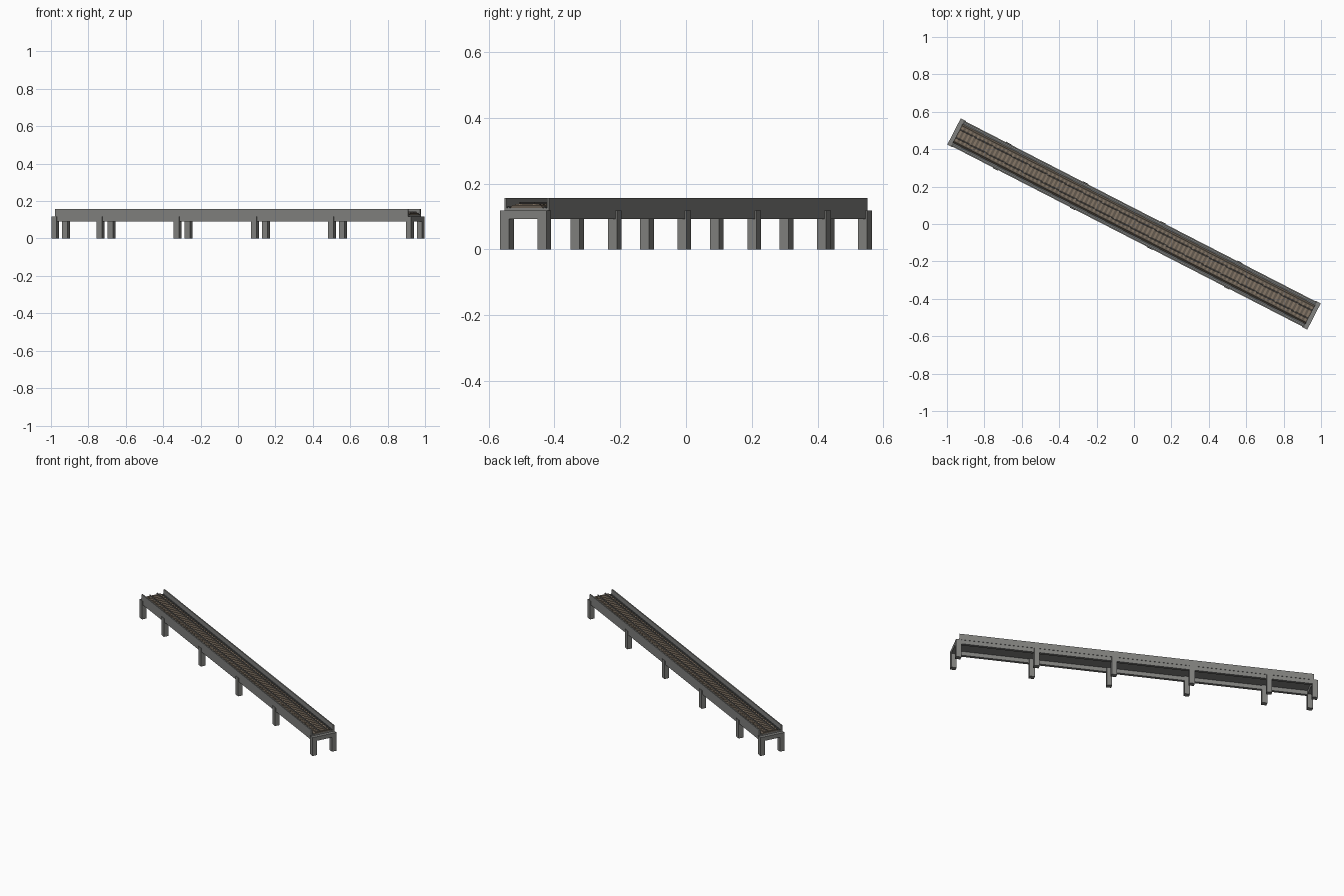
import bpy, bmesh, math
from mathutils import Matrix, Vector

if "Cube" in bpy.data.objects:
    bpy.data.objects.remove(bpy.data.objects["Cube"])

# The viaduct runs along its own u axis, turned about z
TURN = Matrix.Rotation(math.radians(-27.2), 4, 'Z')
HALF = 1.06          # half length of the deck
DECK = 0.118         # underside of the deck


def material(name, r, g, b):
    m = bpy.data.materials.new(name)
    m.use_nodes = True
    m.diffuse_color = (r, g, b, 1)
    bsdf = m.node_tree.nodes["Principled BSDF"]
    bsdf.inputs["Base Color"].default_value = (r, g, b, 1)
    bsdf.inputs["Roughness"].default_value = 0.9
    return m


concrete = material("concrete grey", 0.22, 0.22, 0.21)
dark = material("dark grey", 0.09, 0.095, 0.095)
gravel = material("brown gravel", 0.13, 0.105, 0.08)
timber = material("tan sleeper", 0.24, 0.185, 0.135)
steel = material("rail steel", 0.15, 0.14, 0.13)


def finish(name, bm, mat):
    bmesh.ops.recalc_face_normals(bm, faces=bm.faces)
    mesh = bpy.data.meshes.new(name)
    bm.to_mesh(mesh)
    bm.free()
    mesh.materials.append(mat)
    ob = bpy.data.objects.new(name, mesh)
    ob.matrix_world = TURN
    bpy.context.collection.objects.link(ob)
    return ob


def add_box(bm, u, v, z):
    """Box given by (low, high) ranges."""
    size = Vector((u[1] - u[0], v[1] - v[0], z[1] - z[0]))
    mid = Vector((sum(u), sum(v), sum(z))) / 2
    bmesh.ops.create_cube(bm, size=1, matrix=Matrix.Translation(mid) @ Matrix.Diagonal(size.to_4d()))


def boxes(name, mat, ranges):
    bm = bmesh.new()
    for r in ranges:
        add_box(bm, *r)
    return finish(name, bm, mat)


def extrude_profile(name, mat, points, half):
    """Cross-section of (v, z) points swept along the viaduct."""
    bm = bmesh.new()
    face = bm.faces.new([bm.verts.new((-half, v, z)) for v, z in points])
    ext = bmesh.ops.extrude_face_region(bm, geom=[face])
    moved = [g for g in ext["geom"] if isinstance(g, bmesh.types.BMVert)]
    bmesh.ops.translate(bm, verts=moved, vec=(2 * half, 0, 0))
    return finish(name, bm, mat)


def both_sides(inner, outer):
    return [(-outer, -inner), (inner, outer)]


# Piers in pairs, each pair joined by a cross beam
stations = [-1.066, -0.793, -0.33, 0.135, 0.598, 1.066]
boxes("piers", concrete,
      [((u - 0.016, u + 0.016), v, (0, DECK))
       for u in stations for v in both_sides(0.049, 0.079)])
boxes("cross_beams", concrete,
      [((u - 0.016, u + 0.016), (-0.05, 0.05), (0.092, DECK))
       for u in (stations[0], stations[-1])])

# Side girders, deck slab and parapet walls
along = (-HALF, HALF)
boxes("side_girders", concrete, [(along, v, (0.092, DECK)) for v in both_sides(0.056, 0.074)])
boxes("deck_slab", concrete, [(along, (-0.076, 0.076), (DECK, 0.126))])
boxes("parapet_walls", concrete, [(along, v, (0.126, 0.157)) for v in both_sides(0.069, 0.076)])
boxes("cable_troughs", dark, [(along, v, (0.126, 0.130)) for v in both_sides(0.059, 0.065)])

# Ballast bed
extrude_profile("ballast_bed", gravel,
                [(-0.056, 0.126), (0.056, 0.126), (0.047, 0.136), (-0.047, 0.136)], HALF)

# Sleepers and rails
count = 90
step = 2 * HALF / count
centres = [-HALF + step * (i + 0.5) for i in range(count)]
boxes("sleepers", timber,
      [((u - 0.0055, u + 0.0055), (-0.041, 0.041), (0.132, 0.1385)) for u in centres])
for name, side in (("left_rail", 1), ("right_rail", -1)):
    section = [(-0.003, 0.1385), (0.003, 0.1385), (0.001, 0.140), (0.001, 0.143),
               (0.002, 0.1435), (0.002, 0.145), (-0.002, 0.145), (-0.002, 0.1435),
               (-0.001, 0.143), (-0.001, 0.140)]
    extrude_profile(name, steel, [(side * 0.024 + v, z) for v, z in section], HALF)
